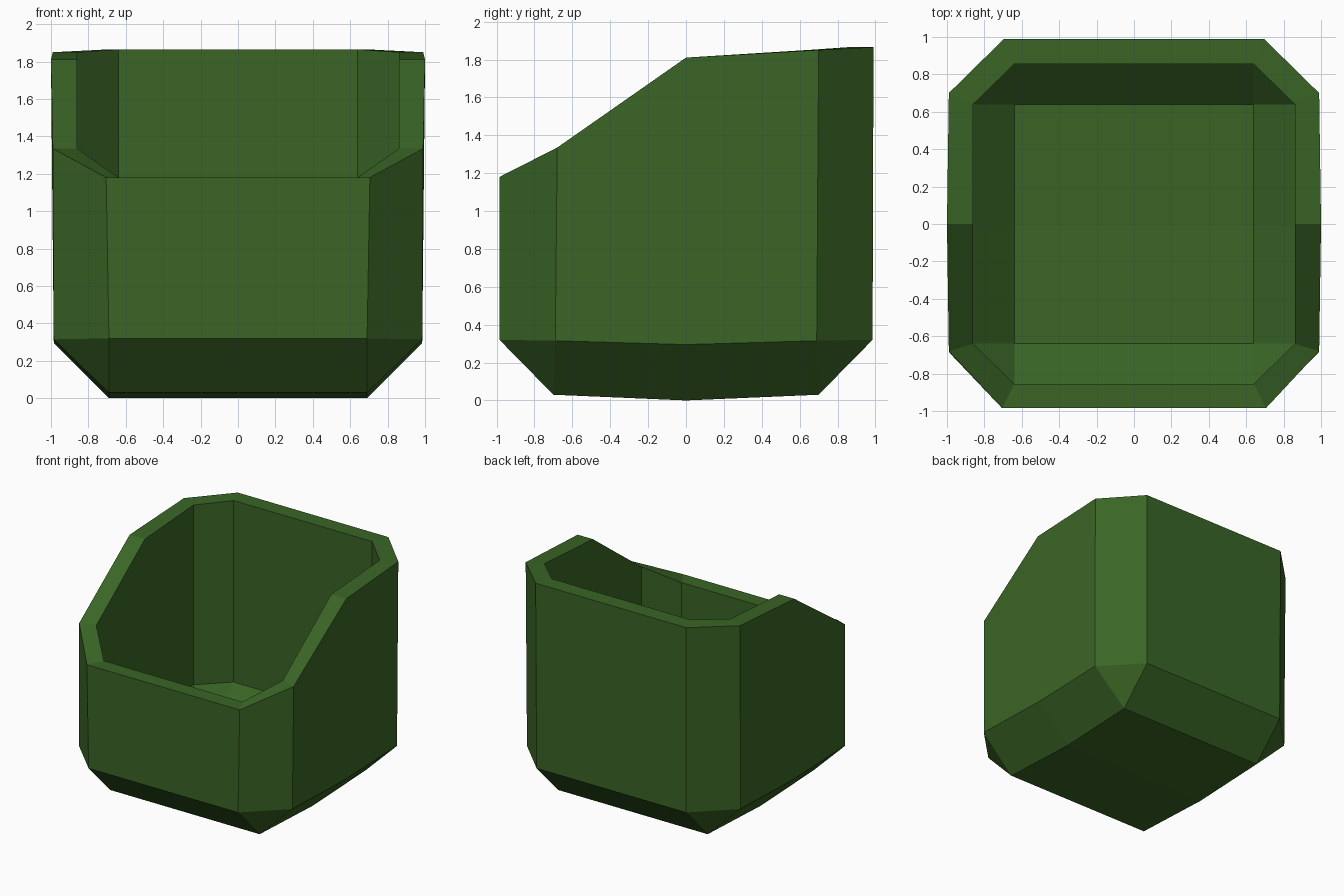
import bpy
import bmesh

cube = bpy.data.objects.get("Cube")
if cube:
    bpy.data.objects.remove(cube, do_unlink=True)

# Flat dark green used everywhere
green = bpy.data.materials.new("dark_green")
green.use_nodes = True
colour = (0.042, 0.13, 0.019, 1)
green.diffuse_color = colour
bsdf = green.node_tree.nodes["Principled BSDF"]
bsdf.inputs["Base Color"].default_value = colour
bsdf.inputs["Roughness"].default_value = 0.9

bm = bmesh.new()


def ring(half):
    """Ring of ten vertices from five on the +x half, listed front to back."""
    pts = half + [(-x, y, z) for x, y, z in reversed(half)]
    return [bm.verts.new(p) for p in pts]


def bridge(a, b):
    for i in range(len(a)):
        j = (i + 1) % len(a)
        bm.faces.new((a[i], a[j], b[j], b[i]))


def floor(r):
    """Front and back halves of a slightly creased floor."""
    bm.faces.new((r[1], r[2], r[7], r[8]))
    bm.faces.new((r[2], r[3], r[6], r[7]))


def base_ring(w, d, corner_z, mid_z):
    """Rectangle whose corners are doubled to meet the octagon above."""
    return ring([(w, -d, corner_z)] * 2 + [(w, 0, mid_z)] + [(w, d, corner_z)] * 2)


# Rim heights, front to back, shared by the outer and inner edges
rim = [1.18, 1.335, 1.81, 1.85, 1.865]

# Outer shell: base, chamfer, walls
outer_base = base_ring(0.69, 0.7, 0.03, 0)
outer_low = ring([(0.69, -0.985, 0.32), (0.985, -0.69, 0.315), (0.985, 0, 0.295),
                  (0.985, 0.69, 0.315), (0.69, 0.985, 0.32)])
outer_xy = [(0.705, -0.985), (0.99, -0.68), (1, 0), (0.99, 0.7), (0.695, 0.99)]
outer_top = ring([(x, y, z) for (x, y), z in zip(outer_xy, rim)])

# Inner cavity: rim edge, walls, chamfer, floor
inner_xy = [(0.64, -0.855), (0.86, -0.64), (0.86, 0), (0.86, 0.64), (0.64, 0.855)]
inner_top = ring([(x, y, z) for (x, y), z in zip(inner_xy, rim)])
inner_low = ring([(x, y, 0.35 - 0.02 * (y == 0)) for x, y in inner_xy])
inner_base = base_ring(0.64, 0.64, 0.14, 0.12)

loops = [outer_base, outer_low, outer_top, inner_top, inner_low, inner_base]
for a, b in zip(loops, loops[1:]):
    bridge(a, b)
floor(outer_base)
floor(inner_base)

# Weld doubled corners and face everything outward
bmesh.ops.remove_doubles(bm, verts=bm.verts[:], dist=0.0001)
bmesh.ops.recalc_face_normals(bm, faces=bm.faces[:])

mesh = bpy.data.meshes.new("open_bucket")
bm.to_mesh(mesh)
bm.free()
mesh.materials.append(green)
bucket = bpy.data.objects.new("open_bucket", mesh)
bpy.context.collection.objects.link(bucket)
